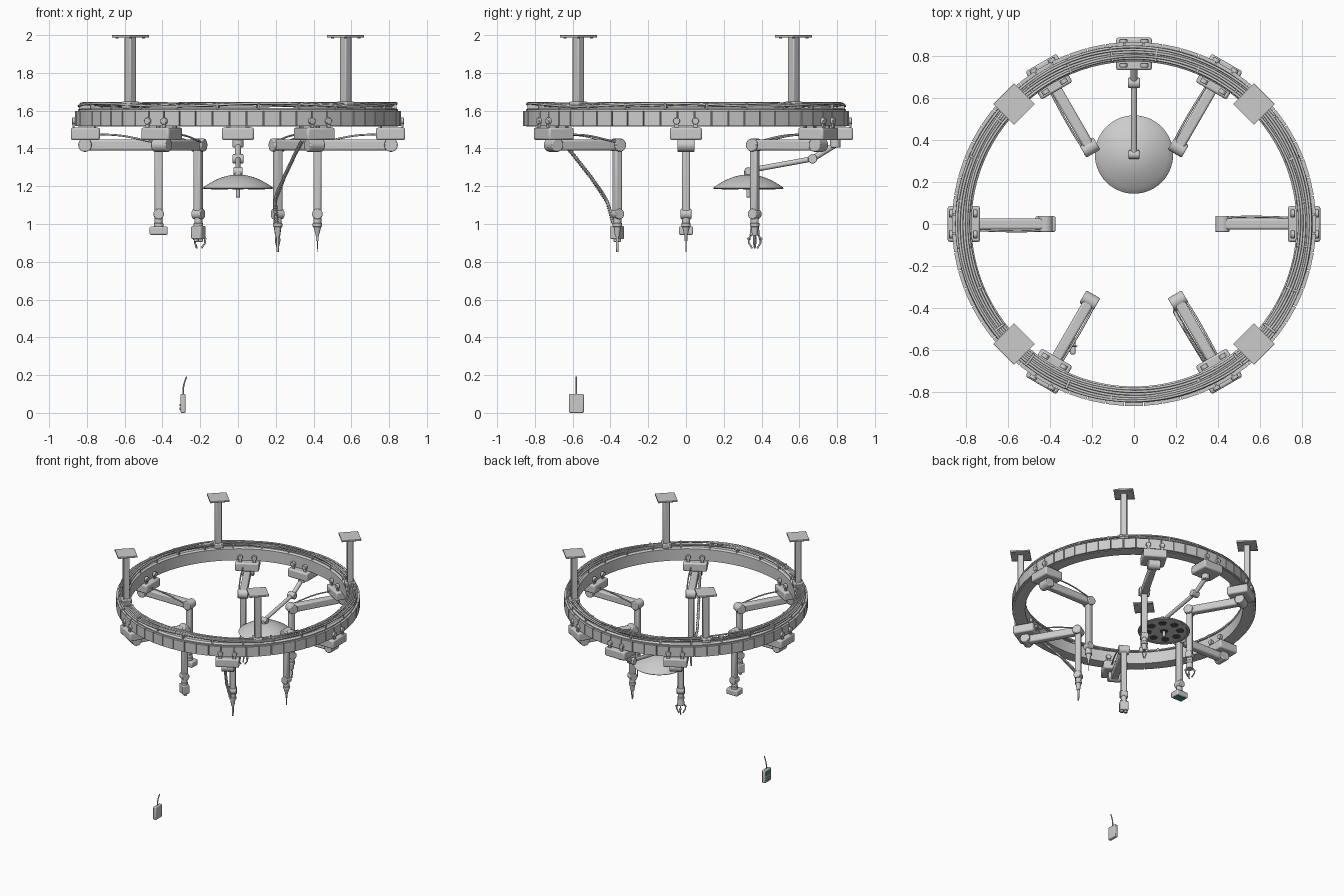
import bpy, bmesh, math
from math import sin, cos, pi, radians
from mathutils import Matrix, Vector

if "Cube" in bpy.data.objects:
    bpy.data.objects.remove(bpy.data.objects["Cube"])

teal = bpy.data.materials.new("teal_panel"); teal.diffuse_color = (0.05, 0.3, 0.3, 1)
dark = bpy.data.materials.new("dark_lens"); dark.diffuse_color = (0.08, 0.09, 0.1, 1)


def finish(name, bm, mat=None, bevel=0):
    bmesh.ops.recalc_face_normals(bm, faces=bm.faces)
    me = bpy.data.meshes.new(name)
    bm.to_mesh(me); bm.free()
    ob = bpy.data.objects.new(name, me)
    bpy.context.collection.objects.link(ob)
    if mat: me.materials.append(mat)
    if bevel:
        m = ob.modifiers.new("bevel", 'BEVEL')
        m.width = bevel; m.segments = 2; m.limit_method = 'ANGLE'
    return ob


def box(name, loc, size, rot=0, bevel=0.006, mat=None):
    bm = bmesh.new()
    bmesh.ops.create_cube(bm, size=1, matrix=Matrix.Translation(loc) @ Matrix.Rotation(rot, 4, 'Z')
                          @ Matrix.Diagonal((*size, 1)))
    return finish(name, bm, mat, bevel)


def rod(name, a, b, r1, r2=None, n=20, bevel=0, mat=None):
    a, b = Vector(a), Vector(b)
    d = b - a
    bm = bmesh.new()
    bmesh.ops.create_cone(bm, cap_ends=True, segments=n, radius1=r1, radius2=r1 if r2 is None else r2,
                          depth=d.length, matrix=Matrix.Translation((a + b) / 2)
                          @ d.to_track_quat('Z', 'Y').to_matrix().to_4x4())
    return finish(name, bm, mat, bevel)


def tube(name, pts, r, closed=False, smooth=True):
    cu = bpy.data.curves.new(name, 'CURVE')
    cu.dimensions = '3D'; cu.bevel_depth = r; cu.bevel_resolution = 2
    cu.resolution_u = 6; cu.use_fill_caps = True
    sp = cu.splines.new('BEZIER' if smooth else 'POLY')
    if smooth:
        sp.bezier_points.add(len(pts) - 1)
        for bp, p in zip(sp.bezier_points, pts):
            bp.co = p; bp.handle_left_type = bp.handle_right_type = 'AUTO'
    else:
        sp.points.add(len(pts) - 1)
        for q, p in zip(sp.points, pts): q.co = (*p, 1)
    sp.use_cyclic_u = closed
    ob = bpy.data.objects.new(name, cu)
    bpy.context.collection.objects.link(ob)
    return ob


def lathe(name, prof, n, centre=(0, 0), bevel=0):
    bm = bmesh.new()
    rows = [[bm.verts.new((centre[0] + r * cos(2*pi*i/n), centre[1] + r * sin(2*pi*i/n), z))
             for r, z in prof] for i in range(n)]
    m = len(prof)
    for i in range(n):
        a, b = rows[i], rows[(i + 1) % n]
        for j in range(m):
            bm.faces.new((a[j], b[j], b[(j + 1) % m], a[(j + 1) % m]))
    bmesh.ops.remove_doubles(bm, verts=bm.verts, dist=1e-5)
    return finish(name, bm, None, bevel)


def polar(deg):
    """Radial / tangential / height position for one station on the ring."""
    a = radians(deg)
    return lambda r, t, z: Vector((r*cos(a) - t*sin(a), r*sin(a) + t*cos(a), z))


# ring rail, with panels around the outside
lathe("ring_rail", [(0.772, 1.515), (0.848, 1.515), (0.848, 1.605), (0.835, 1.615), (0.785, 1.615), (0.772, 1.605)], 96)
bm = bmesh.new()
for i in range(60):
    bmesh.ops.create_cube(bm, size=1, matrix=Matrix.Rotation(2*pi*i/60, 4, 'Z')
                          @ Matrix.Translation((0.852, 0, 1.558)) @ Matrix.Diagonal((0.024, 0.085, 0.078, 1)))
finish("ring_panels", bm)

# cables lying on the ring
for k in range(6):
    pts = []
    for i in range(120):
        a = 2*pi*i/120
        r = 0.786 + 0.011*k + 0.002*sin(5*a + k)
        pts.append((r*cos(a), r*sin(a), 1.631 + 0.008*sin((3 + k % 3)*a + 1.7*k)))
    tube(f"ring_cable_{k}", pts, 0.0065, True, False)
for i in range(24):
    p = polar(15*i + 7.5)
    box("cable_clip", p(0.812, 0, 1.622), (0.07, 0.012, 0.03), radians(15*i + 7.5), 0.002)

# ceiling posts
for d in (45, 135, 225, 315):
    p, a = polar(d), radians(d)
    box("post_foot", p(0.806, 0, 1.63), (0.075, 0.065, 0.036), a)
    box("ceiling_post", p(0.806, 0, 1.81), (0.045, 0.045, 0.36), a, 0.005)
    box("ceiling_plate", p(0.806, 0, 1.9935), (0.14, 0.14, 0.013), a, 0.002)
    for x in (-0.05, 0.05):
        for y in (-0.05, 0.05):
            rod("plate_bolt", p(0.806 + x, y, 1.982), p(0.806 + x, y, 1.99), 0.008, n=8)


def carriage(d):
    p, a = polar(d), radians(d)
    box("carriage", p(0.808, 0, 1.477), (0.154, 0.17, 0.066), a, 0.01)
    for r in (0.757, 0.871):
        for t in (-0.05, 0.05):
            rod("carriage_roller", p(r - 0.014, t, 1.545), p(r + 0.008, t, 1.545), 0.018, bevel=0.003)
            box("roller_bracket", p(r, t, 1.52), (0.01, 0.022, 0.04), a, 0.002)


def arm(d):
    p, a = polar(d), radians(d)
    carriage(d)
    rod("shoulder_joint", p(0.81, -0.045, 1.418), p(0.81, 0.045, 1.418), 0.036, n=28, bevel=0.005)
    box("upper_arm", p(0.615, 0, 1.418), (0.40, 0.052, 0.058), a, 0.01)
    rod("elbow_joint", p(0.42, -0.038, 1.418), p(0.42, 0.038, 1.418), 0.034, n=28, bevel=0.005)
    box("forearm", p(0.42, 0, 1.235), (0.042, 0.042, 0.35), a, 0.009)
    rod("wrist_joint", p(0.42, -0.028, 1.053), p(0.42, 0.028, 1.053), 0.028, n=24, bevel=0.004)
    rod("wrist_link", p(0.42, 0, 1.05), p(0.42, 0, 0.985), 0.021)
    rod("wrist_collar", p(0.42, 0, 1.005), p(0.42, 0, 0.985), 0.025, bevel=0.003)
    tube("arm_cable", [p(0.74, 0.03, 1.475), p(0.62, 0.034, 1.468), p(0.5, 0.034, 1.445), p(0.43, 0.03, 1.43)], 0.005)
    return p, a


# needle arm
p, a = arm(0)
rod("needle_holder", p(0.42, 0, 0.99), p(0.42, 0, 0.935), 0.022, 0.007)
rod("needle_hub", p(0.42, 0, 0.94), p(0.42, 0, 0.91), 0.007)
rod("needle", p(0.42, 0, 0.93), p(0.42, 0, 0.853), 0.003, 0.002, n=8)

# forceps arm
p, a = arm(60)
rod("forceps_body", p(0.42, 0, 0.99), p(0.42, 0, 0.94), 0.021, 0.014)
for s in (-1, 1):
    tube("forceps_jaw", [p(0.42, s*0.006, 0.945), p(0.42, s*0.012, 0.915), p(0.42, s*0.003, 0.875)], 0.004)

# three-finger gripper arm
p, a = arm(120)
rod("gripper_palm", p(0.42, 0, 0.99), p(0.42, 0, 0.94), 0.022, 0.027, bevel=0.003)
for k in range(3):
    u, v = cos(2*pi*k/3), sin(2*pi*k/3)
    tube("gripper_finger", [p(0.42 + q*u, q*v, z) for q, z in
                            ((0.02, 0.945), (0.036, 0.922), (0.036, 0.9), (0.016, 0.872))], 0.005, smooth=False)
    rod("finger_knuckle", p(0.42 + 0.036*u - 0.008*v, 0.036*v + 0.008*u, 0.922),
        p(0.42 + 0.036*u + 0.008*v, 0.036*v - 0.008*u, 0.922), 0.007, n=12)

# scanner arm
p, a = arm(180)
box("scanner_head", p(0.42, 0, 0.965), (0.095, 0.075, 0.044), a, 0.007)
box("scanner_window", p(0.42, 0, 0.943), (0.075, 0.056, 0.004), a, 0, teal)

# camera arm
p, a = arm(240)
box("camera_body", p(0.42, 0, 0.955), (0.054, 0.062, 0.07), a, 0.007)
for t in (-0.014, 0.014):
    rod("camera_barrel", p(0.42, t, 0.925), p(0.42, t, 0.906), 0.012, bevel=0.002)
    rod("camera_lens", p(0.42, t, 0.91), p(0.42, t, 0.905), 0.008, mat=dark)

# suction arm with a ribbed hose
p, a = arm(300)
rod("suction_grip", p(0.42, 0, 0.99), p(0.42, 0, 0.935), 0.02, 0.012)
rod("suction_tip", p(0.42, 0, 0.94), p(0.42, 0, 0.853), 0.008, 0.006)
hose = [p(0.74, -0.036, 1.44), p(0.67, -0.038, 1.37), p(0.56, -0.04, 1.25), p(0.46, -0.04, 1.12), p(0.435, -0.015, 1.0)]
tube("suction_hose", hose, 0.008)
for A, B in zip(hose[:-1], hose[1:]):
    n = int((B - A).length / 0.012)
    for i in range(n):
        c, e = A.lerp(B, i / n), (B - A).normalized() * 0.003
        rod("hose_rib", c - e, c + e, 0.0105, n=10)

# surgical lamp on a jointed arm
carriage(90)
rod("lamp_pivot", (0, 0.79, 1.45), (0, 0.79, 1.405), 0.028, bevel=0.004)
rod("lamp_upper_link", (0, 0.79, 1.42), (0, 0.67, 1.345), 0.016)
rod("lamp_elbow", (-0.028, 0.67, 1.345), (0.028, 0.67, 1.345), 0.025, bevel=0.004)
rod("lamp_lower_link", (0, 0.67, 1.345), (0, 0.33, 1.283), 0.014)
rod("lamp_knuckle", (-0.025, 0.33, 1.28), (0.025, 0.33, 1.28), 0.021, bevel=0.004)
rod("lamp_neck", (0, 0.33, 1.28), (0, 0.33, 1.245), 0.022)
lathe("lamp_dome", [(0, 1.262), (0.04, 1.259), (0.08, 1.249), (0.12, 1.233), (0.16, 1.21), (0.182, 1.195),
                    (0.186, 1.19), (0.182, 1.185), (0.17, 1.184), (0.165, 1.188), (0, 1.188)], 56, (0, 0.33))
for k in range(9):
    r = 0 if k == 8 else 0.115
    x, y = r*cos(k*pi/4), 0.33 + r*sin(k*pi/4)
    rod("lamp_light", (x, y, 1.19), (x, y, 1.183), 0.028, n=24, mat=dark)
rod("lamp_handle", (0, 0.33, 1.185), (0, 0.33, 1.14), 0.011, bevel=0.003)

# floor control pendant
box("pendant_box", (-0.291, -0.58, 0.05), (0.026, 0.078, 0.1), 0, 0.006)
box("pendant_screen", (-0.304, -0.58, 0.07), (0.003, 0.056, 0.03), 0, 0, teal)
for y in (-0.6, -0.58, -0.56):
    for z in (0.022, 0.042):
        rod("pendant_button", (-0.303, y, z), (-0.31, y, z), 0.006, n=12)
tube("pendant_cable", [(-0.29, -0.58, 0.095), (-0.289, -0.58, 0.135), (-0.281, -0.58, 0.168), (-0.272, -0.58, 0.192)], 0.004)

# shading
for ob in bpy.data.objects:
    ob.select_set(ob.type == 'MESH')
    if ob.type == 'MESH': bpy.context.view_layer.objects.active = ob
bpy.ops.object.shade_smooth_by_angle(angle=radians(35))

for m in bpy.data.materials:
    if m.users and not m.is_grease_pencil:
        m.use_nodes = True
        m.node_tree.nodes["Principled BSDF"].inputs["Base Color"].default_value = m.diffuse_color
